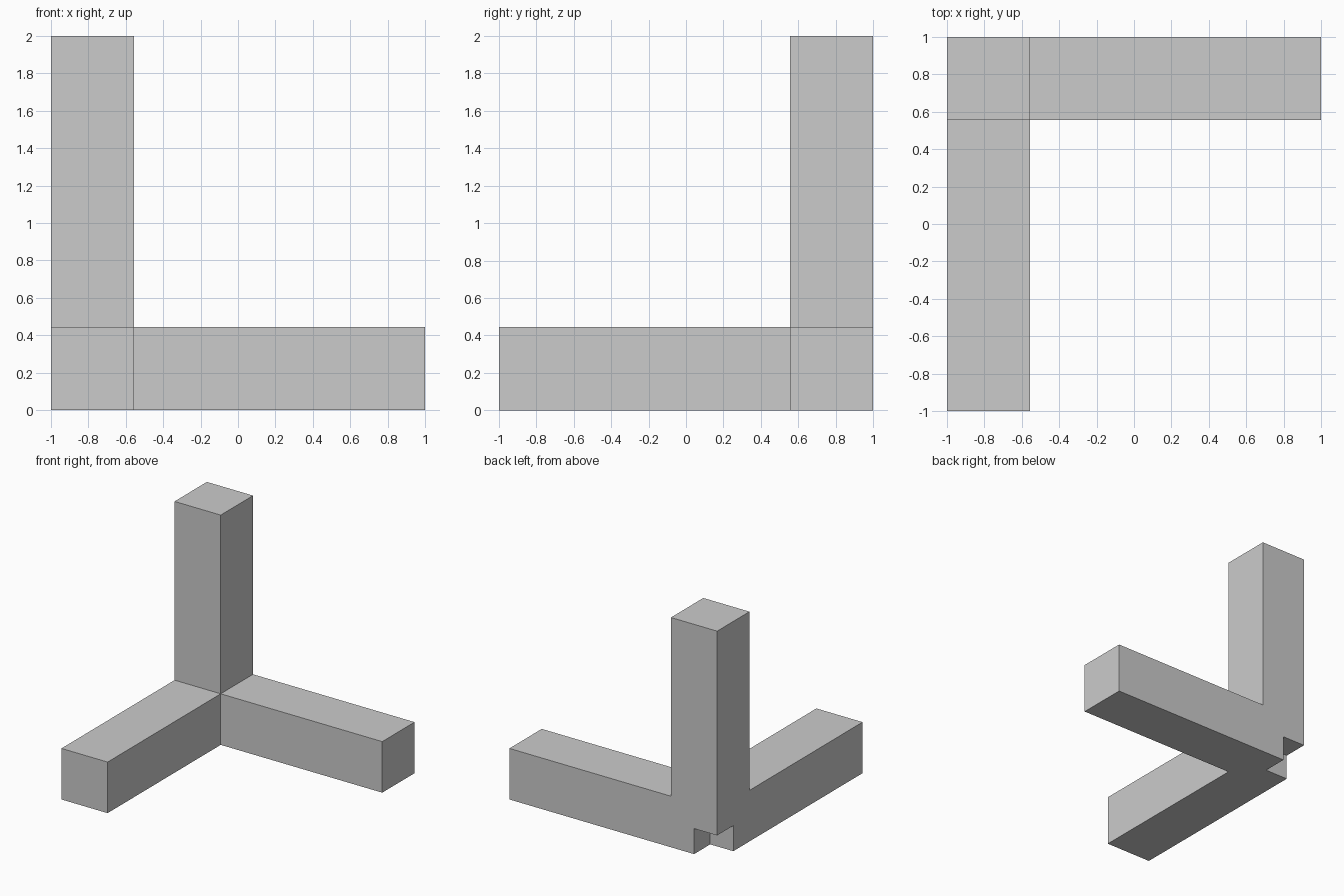
import bpy
from mathutils import Vector

if "Cube" in bpy.data.objects:
    bpy.data.objects.remove(bpy.data.objects["Cube"])

WIDTH = 4 / 9            # square section of each bar
LENGTH = 4 * WIDTH       # each bar starts at the shared joint centre
JOINT = Vector((-1 + WIDTH / 2, 1 - WIDTH / 2, WIDTH / 2))


def bar(name, direction):
    d = Vector(direction)
    bpy.ops.mesh.primitive_cube_add(size=1, location=JOINT + d * LENGTH / 2)
    ob = bpy.context.object
    ob.name = name
    ob.scale = [LENGTH if c else WIDTH for c in direction]
    bpy.ops.object.transform_apply(location=False, rotation=False, scale=True)
    return ob


# Three bars running out from the joint; their square ends leave the corner notch
bar("right_bar", (1, 0, 0))
bar("front_bar", (0, -1, 0))
bar("upright_bar", (0, 0, 1))
